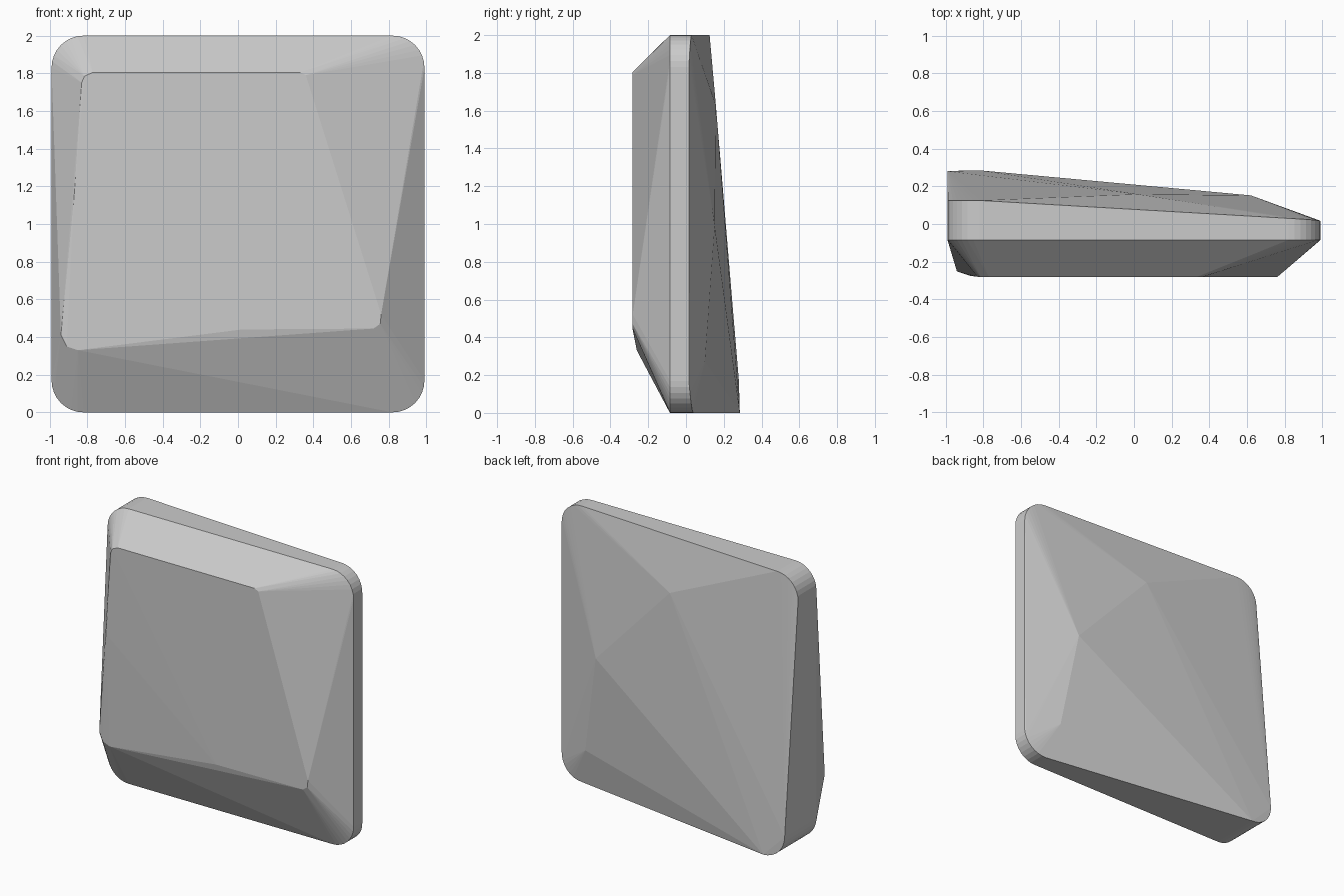
import bpy
import bmesh
import math
from mathutils import Vector

cube = bpy.data.objects.get("Cube")
if cube:
    bpy.data.objects.remove(cube, do_unlink=True)

HALF_W, HEIGHT, RADIUS, STEPS = 0.99, 2.0, 0.17, 8
FRONT_RIM = -0.085

# Back rim depth at the start and end of each rounded corner, counterclockwise
corners = [
    (1, 1, 0.015, 0.03),
    (-1, 1, 0.125, 0.125),
    (-1, -1, 0.28, 0.285),
    (1, -1, 0.04, 0.015),
]

# Rounded outline, repeated at the front and back rims
points = []
for i, (sx, sz, y0, y1) in enumerate(corners):
    cx = sx * (HALF_W - RADIUS)
    cz = HEIGHT / 2 + sz * (HEIGHT / 2 - RADIUS)
    for k in range(STEPS + 1):
        f = k / STEPS
        a = math.pi / 2 * (i + f)
        x, z = cx + RADIUS * math.cos(a), cz + RADIUS * math.sin(a)
        points += [(x, FRONT_RIM, z), (x, y0 + (y1 - y0) * f, z)]

# Raised front face with clipped corners
points += [
    (-0.83, -0.28, 1.75), (-0.815, -0.282, 1.785), (-0.77, -0.282, 1.805),
    (0.33, -0.282, 1.805), (0.36, -0.282, 1.79),
    (0.76, -0.282, 0.52), (0.755, -0.282, 0.47), (0.72, -0.282, 0.445),
    (0.02, -0.282, 0.44),
    (-0.85, -0.26, 0.33), (-0.91, -0.256, 0.35), (-0.94, -0.252, 0.41),
    (-0.87, -0.275, 1.15),
]

# Peaks of the faceted back
points += [(0.02, 0.158, 1.63), (0.62, 0.152, 0.99),
           (0.77, 0.06, 1.75), (0.74, 0.1, 0.27)]

# Faceted slab wrapped around the points
bm = bmesh.new()
for p in points:
    bm.verts.new(Vector(p))
hull = bmesh.ops.convex_hull(bm, input=bm.verts[:])
loose = [v for v in bm.verts if not v.link_faces]
bmesh.ops.delete(bm, geom=loose, context='VERTS')
bmesh.ops.dissolve_limit(bm, angle_limit=math.radians(0.3),
                         verts=bm.verts[:], edges=bm.edges[:])
bmesh.ops.recalc_face_normals(bm, faces=bm.faces[:])
mesh = bpy.data.meshes.new("faceted_slab")
bm.to_mesh(mesh)
bm.free()
slab = bpy.data.objects.new("faceted_slab", mesh)
bpy.context.collection.objects.link(slab)

# Plain grey material
grey = bpy.data.materials.new("light_grey")
grey.use_nodes = True
colour = (0.6, 0.6, 0.6, 1)
grey.diffuse_color = colour
grey.node_tree.nodes["Principled BSDF"].inputs["Base Color"].default_value = colour
mesh.materials.append(grey)
